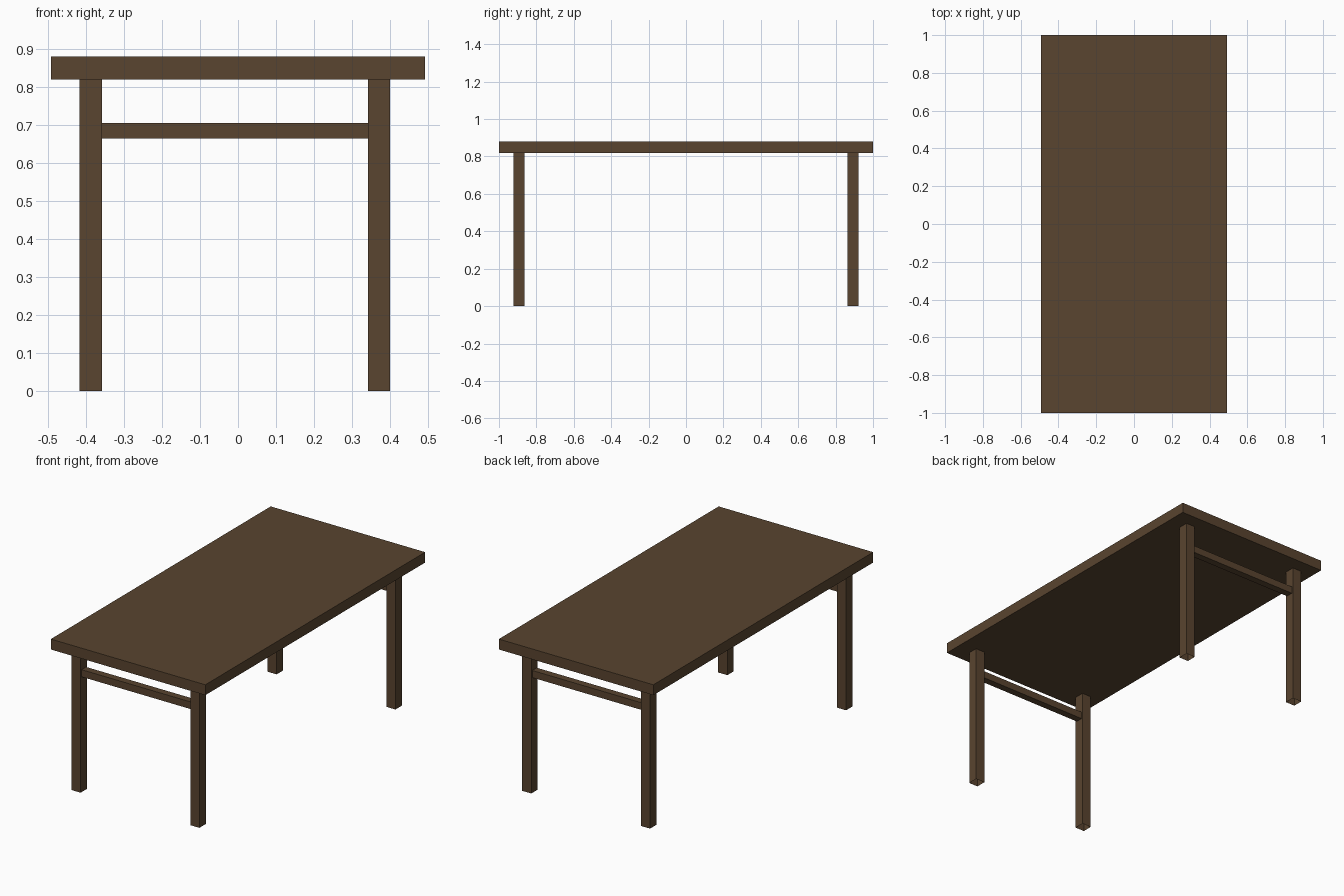
import bpy, bmesh

if "Cube" in bpy.data.objects:
    bpy.data.objects.remove(bpy.data.objects["Cube"])

wood = bpy.data.materials.new("dark brown wood")
wood.diffuse_color = (0.100, 0.058, 0.029, 1.0)
wood.use_nodes = True
wood.node_tree.nodes["Principled BSDF"].inputs["Base Color"].default_value = wood.diffuse_color


def box(name, x, y, z, open_bottom=False):
    """Axis-aligned box from (min, max) ranges."""
    bm = bmesh.new()
    bmesh.ops.create_cube(bm, size=1.0)
    for v in bm.verts:
        v.co = [r[0] if c < 0 else r[1] for c, r in zip(v.co, (x, y, z))]
    bm.normal_update()
    if open_bottom:
        bottom = [f for f in bm.faces if f.normal.z < -0.5]
        bmesh.ops.delete(bm, geom=bottom, context='FACES_ONLY')
    mesh = bpy.data.meshes.new(name)
    bm.to_mesh(mesh)
    bm.free()
    mesh.materials.append(wood)
    obj = bpy.data.objects.new(name, mesh)
    bpy.context.collection.objects.link(obj)
    return obj


# Table top
box("table_top", (-0.492, 0.492), (-1.0, 1.0), (0.819, 0.879))

# Legs (open ended at the floor) and the rail joining each pair
for end, s in (("front", -1), ("back", 1)):
    leg_y = sorted((s * 0.863, s * 0.921))
    rail_y = sorted((s * 0.871, s * 0.912))
    box(end + "_left_leg", (-0.416, -0.358), leg_y, (0.0, 0.819), True)
    box(end + "_right_leg", (0.341, 0.399), leg_y, (0.0, 0.819), True)
    box(end + "_rail", (-0.358, 0.341), rail_y, (0.664, 0.705))
